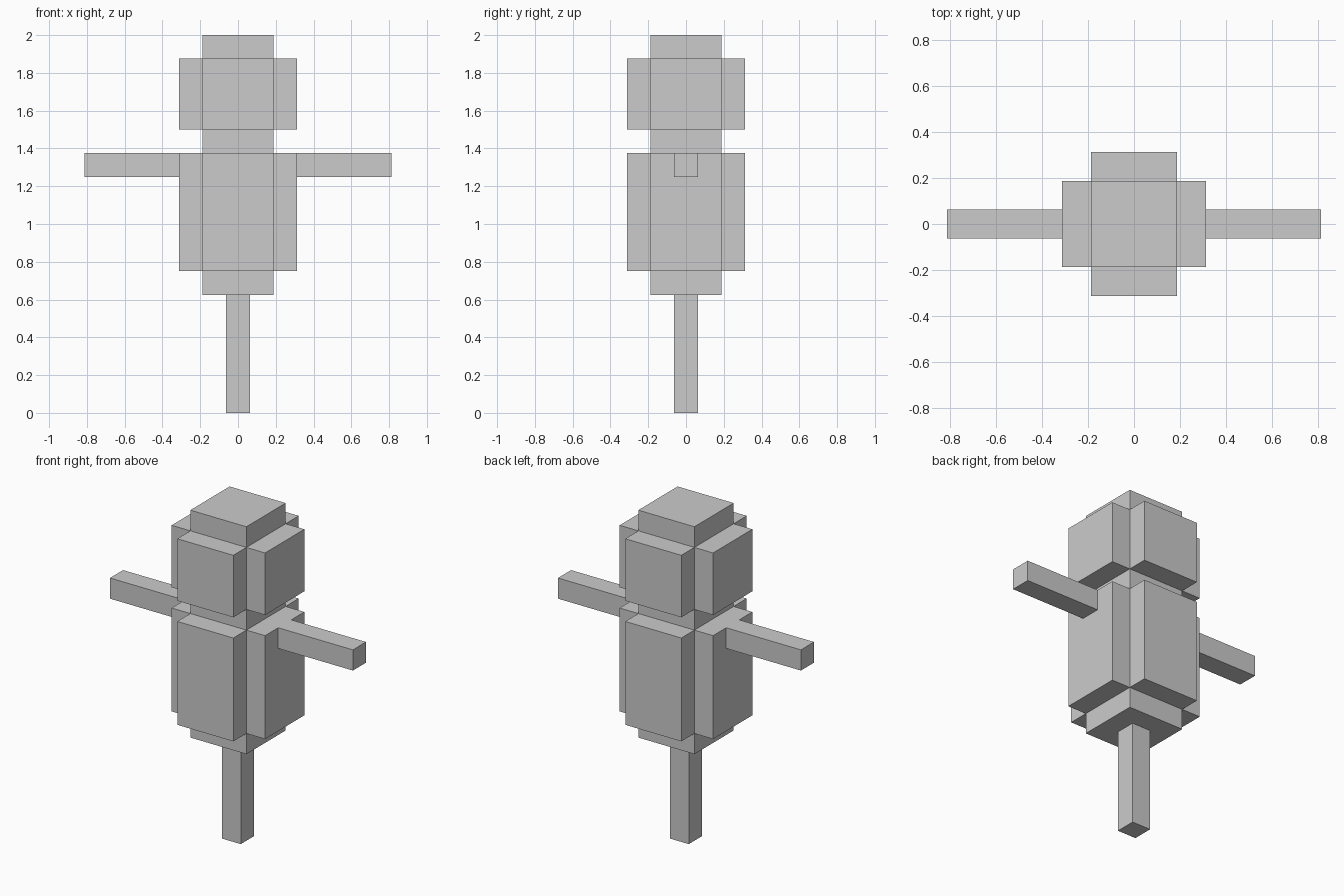
import bpy, bmesh
from mathutils import Vector

if "Cube" in bpy.data.objects:
    bpy.data.objects.remove(bpy.data.objects["Cube"])

U = 1 / 16  # block unit


def finish(name, bm):
    bmesh.ops.recalc_face_normals(bm, faces=bm.faces)
    me = bpy.data.meshes.new(name)
    bm.to_mesh(me)
    bm.free()
    ob = bpy.data.objects.new(name, me)
    bpy.context.collection.objects.link(ob)
    return ob


def padded_block(name, levels, padded_band, cap_level):
    """Square column with one band whose four sides are pushed outward."""
    bm = bmesh.new()
    r, pad = 3 * U, 2 * U
    corners = [(-r, -r), (r, -r), (r, r), (-r, r)]
    rings = [[bm.verts.new((x, y, z * U)) for x, y in corners] for z in levels]
    sides = []
    for band, (lo, hi) in enumerate(zip(rings, rings[1:])):
        for i in range(4):
            j = (i + 1) % 4
            f = bm.faces.new((lo[i], lo[j], hi[j], hi[i]))
            if band == padded_band:
                sides.append(f)
    bm.faces.new(rings[cap_level])
    bm.normal_update()
    for f in sides:
        n = f.normal.copy()
        new = bmesh.ops.extrude_discrete_faces(bm, faces=[f])["faces"][0]
        bmesh.ops.translate(bm, vec=n * pad, verts=new.verts)
    return finish(name, bm)


def bar(name, lo, hi, open_dir):
    """Box between two corners, left open where it meets the body."""
    lo, hi = Vector(lo) * U, Vector(hi) * U
    bm = bmesh.new()
    bmesh.ops.create_cube(bm, size=1)
    bm.normal_update()
    hidden = [f for f in bm.faces if f.normal.dot(Vector(open_dir)) > 0.9]
    bmesh.ops.delete(bm, geom=hidden, context='FACES_ONLY')
    bmesh.ops.scale(bm, vec=hi - lo, verts=bm.verts)
    bmesh.ops.translate(bm, vec=(lo + hi) / 2, verts=bm.verts)
    return finish(name, bm)


# Torso and head, the head carrying the neck below its padded band
padded_block("torso", [10, 12, 22], 1, 0)
padded_block("head", [22, 24, 30, 32], 1, -1)

# Support post
bar("post", (-1, -1, 0), (1, 1, 10), (0, 0, 1))

# Arms
bar("left_arm", (-13, -1, 20), (-5, 1, 22), (1, 0, 0))
bar("right_arm", (5, -1, 20), (13, 1, 22), (-1, 0, 0))
